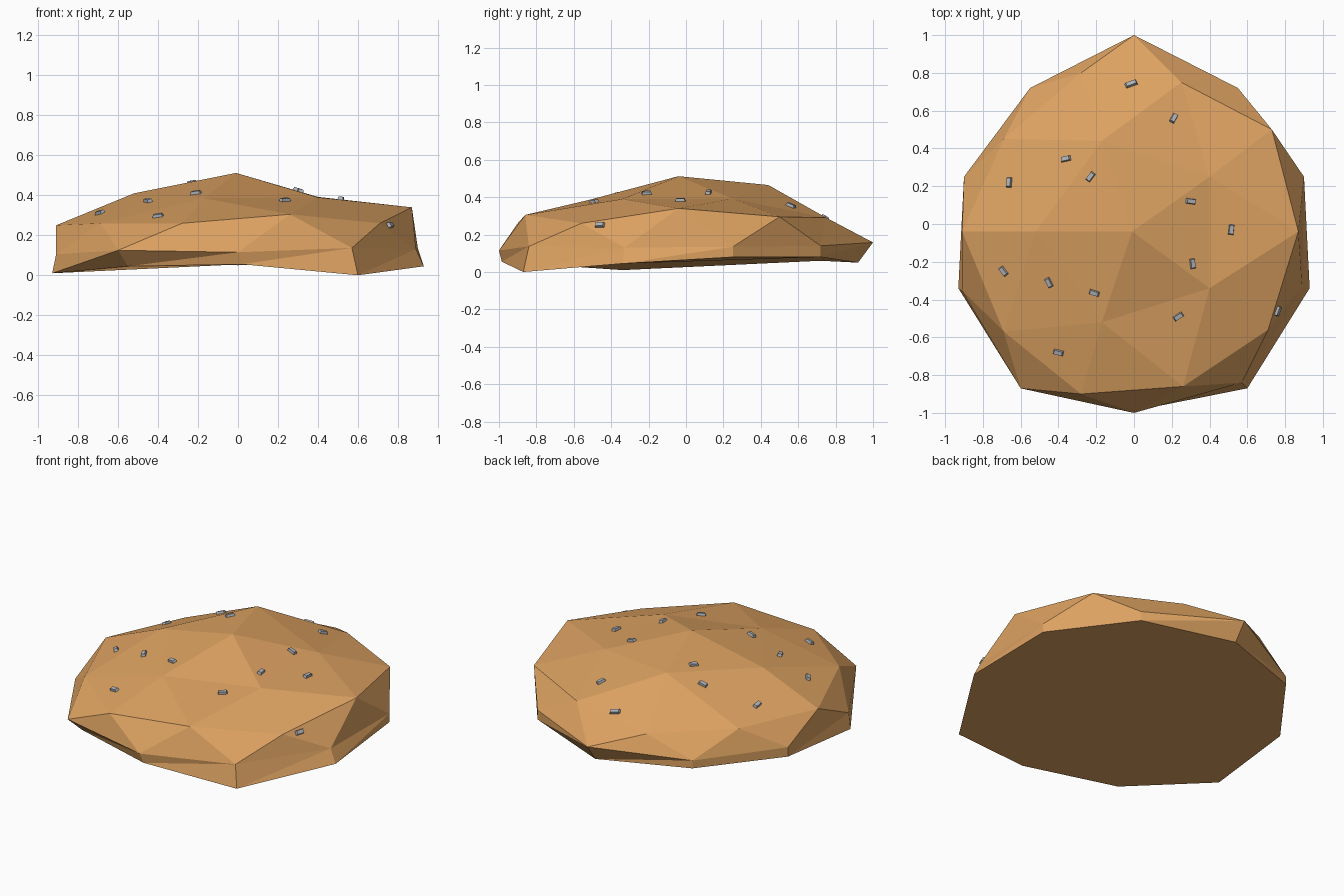
import bpy, bmesh, math
from mathutils import Vector, Matrix
from mathutils.bvhtree import BVHTree

if "Cube" in bpy.data.objects:
    bpy.data.objects.remove(bpy.data.objects["Cube"])


def material(name, rgb):
    m = bpy.data.materials.new(name)
    m.diffuse_color = (*rgb, 1)
    m.use_nodes = True
    m.node_tree.nodes["Principled BSDF"].inputs["Base Color"].default_value = m.diffuse_color
    return m


def finish(name, bm, mat):
    bmesh.ops.recalc_face_normals(bm, faces=bm.faces)
    me = bpy.data.meshes.new(name)
    bm.to_mesh(me)
    me.materials.append(mat)
    ob = bpy.data.objects.new(name, me)
    bpy.context.collection.objects.link(ob)
    return ob


# Mound rings, counter-clockwise, from the floor to the top
base = [(.90, .25, .08), (.55, .72, .08), (0, .92, .05), (-.55, .72, .06), (-.90, .25, .05),
        (-.93, -.34, .01), (-.55, -.80, .045), (.02, -.985, .055), (.60, -.87, 0), (.93, -.34, .045)]
rim = [(.90, .25, .135), (.55, .72, .14), (0, 1, .158), (-.55, .72, .11), (-.90, .25, .11),
       (-.91, -.35, .105), (-.60, -.87, .125), (0, -1, .115), (.57, -.84, .137), (.89, -.33, .13)]
shoulder = [(.87, -.04, .34), (.73, .50, .295), (.25, .75, .29), (-.28, .80, .24), (-.69, .45, .25),
            (-.91, -.04, .25), (-.69, -.57, .26), (-.28, -.90, .26), (.26, -.86, .305), (.71, -.56, .26)]
crown = [(.40, .25, .392), (-.17, .44, .465), (-.52, -.04, .41), (-.17, -.52, .385), (.40, -.34, .39)]

# Mound: faceted icosphere-like dome with a flat underside
bm = bmesh.new()
B, E, S, C = ([bm.verts.new(p) for p in ring] for ring in (base, rim, shoulder, crown))
apex = bm.verts.new((-.01, -.04, .512))
bm.faces.new(B)
for k in range(10):
    n = (k + 1) % 10
    bm.faces.new((B[k], B[n], E[n]))
    bm.faces.new((B[k], E[n], E[k]))
    bm.faces.new((S[k], E[k], S[n]))
    bm.faces.new((E[k], E[n], S[n]))
for j in range(5):
    o, nxt = 2 * j + 1, (j + 1) % 5
    before, after = S[o - 1], S[(o + 1) % 10]
    bm.faces.new((before, S[o], C[j]))
    bm.faces.new((S[o], after, C[j]))
    bm.faces.new((C[j], after, C[nxt]))
    bm.faces.new((C[j], C[nxt], apex))
finish("mound", bm, material("tan", (.72, .36, .12)))
tree = BVHTree.FromBMesh(bm)

# Chips: small tapered slabs laid on the surface (x, y, heading)
chips = [(-.015, .74, 25), (.21, .56, 60), (-.36, .345, 8), (-.23, .25, 52), (-.66, .22, 92),
         (.30, .12, -8), (.515, -.03, 83), (.31, -.21, 97), (.235, -.49, 35), (.758, -.46, 72),
         (-.69, -.25, -50), (-.45, -.31, -65), (-.21, -.365, -15), (-.40, -.68, -12)]
grey = material("grey", (.42, .44, .47))
for i, (x, y, deg) in enumerate(chips):
    hit, normal, _, _ = tree.ray_cast(Vector((x, y, 2)), Vector((0, 0, -1)))
    if normal.z < 0:
        normal = -normal
    a = math.radians(deg)
    side = normal.cross(Vector((math.cos(a), math.sin(a), 0))).normalized()
    along = side.cross(normal)
    frame = Matrix((along, side, normal)).transposed().to_4x4()
    length = .07 if i == 0 else .058
    cb = bmesh.new()
    bmesh.ops.create_cube(cb, size=1)
    for v in cb.verts:
        t = .75 if v.co.z > 0 else 1
        v.co = (v.co.x * length * t, v.co.y * .03 * t, v.co.z * .022)
    cb.transform(Matrix.Translation(hit + normal * .004) @ frame)
    finish(f"chip_{i + 1}", cb, grey)
    cb.free()
bm.free()
